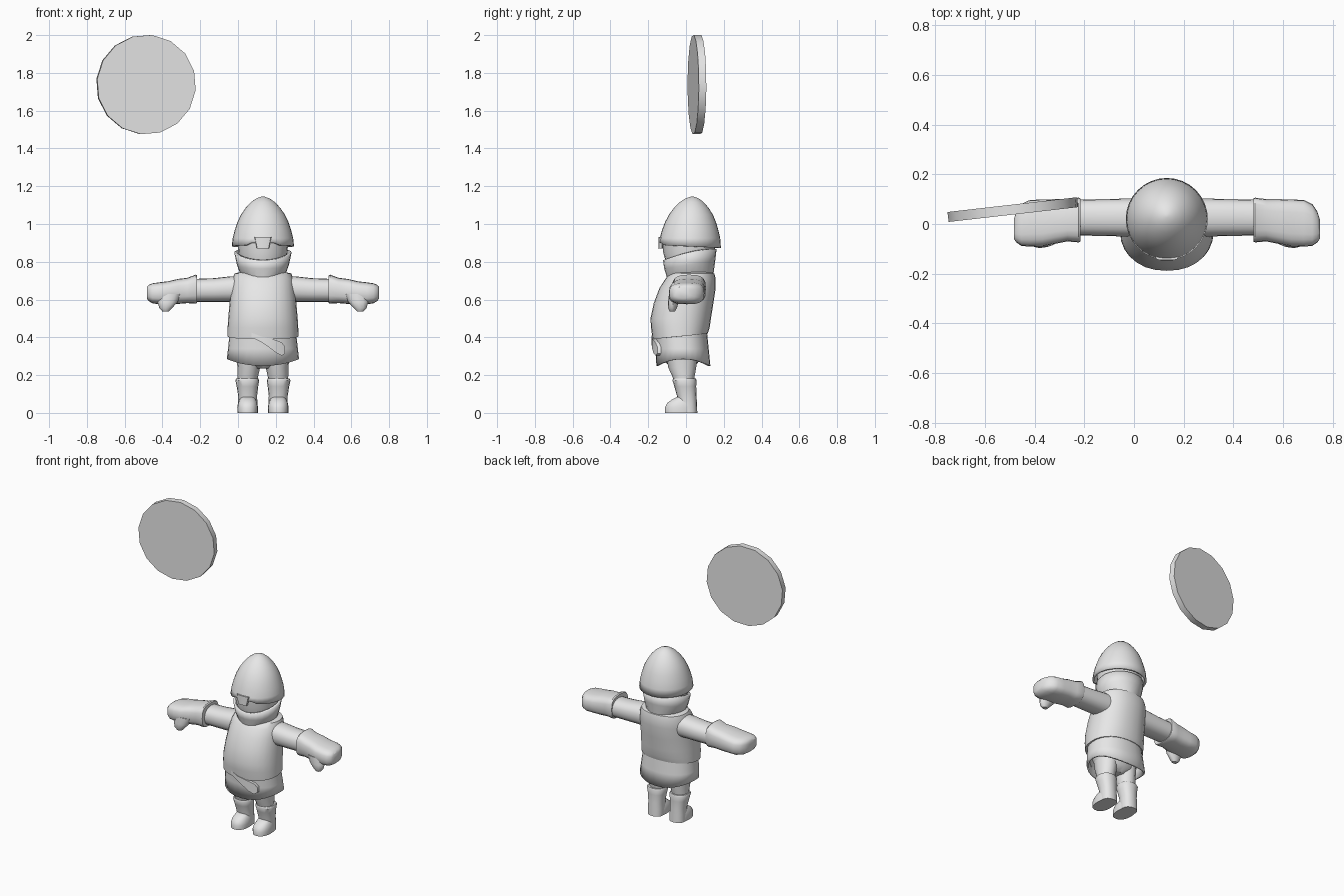
import bpy, bmesh, math
from mathutils import Vector

CX = 0.132  # figure's own centre line

mat = bpy.data.materials.new("plain_grey")
mat.diffuse_color = (0.8, 0.8, 0.8, 1)


def finish(name, bm, angle=40, thick=0):
    bmesh.ops.recalc_face_normals(bm, faces=bm.faces)
    me = bpy.data.meshes.new(name)
    bm.to_mesh(me)
    bm.free()
    me.materials.append(mat)
    ob = bpy.data.objects.new(name, me)
    bpy.context.collection.objects.link(ob)
    if thick:
        mod = ob.modifiers.new("thickness", 'SOLIDIFY')
        mod.thickness = thick
        mod.offset = -1
    bpy.ops.object.select_all(action='DESELECT')
    ob.select_set(True)
    bpy.context.view_layer.objects.active = ob
    bpy.ops.object.shade_smooth_by_angle(angle=math.radians(angle))
    return ob


def loft(name, rings, axis='z', n=20, power=2, side=1, caps=(True, True),
         shape=None, thick=0, angle=40):
    """Skin rounded rings. Ring: (position on axis, centre u, centre v, radius u, radius v).
    Axis z uses u=x, v=y; axis x uses u=y, v=z; axis y uses u=x, v=z."""
    bm = bmesh.new()
    loops = []
    for i, (p, cu, cv, ru, rv) in enumerate(rings):
        loop = []
        for k in range(n):
            a = 2 * math.pi * k / n
            c, s = math.cos(a), math.sin(a)
            u = cu + ru * math.copysign(abs(c) ** (2 / power), c)
            v = cv + rv * math.copysign(abs(s) ** (2 / power), s)
            q = p + (shape(i, c, s) if shape else 0)
            co = {'z': (u, v, q), 'x': (q, u, v), 'y': (u, q, v)}[axis]
            loop.append(bm.verts.new((CX + side * co[0], co[1], co[2])))
        loops.append(loop)
    for a, b in zip(loops, loops[1:]):
        for k in range(n):
            m = (k + 1) % n
            bm.faces.new((a[k], a[m], b[m], b[k]))
    if caps[0]:
        bm.faces.new(loops[0])
    if caps[1]:
        bm.faces.new(loops[-1])
    return finish(name, bm, angle, thick)


# Helmet: open pointed dome, rim slightly lower at the back
loft("helmet", [(.882, 0, .020, .165, .165), (.925, 0, .021, .160, .160),
                (.965, 0, .022, .150, .150), (1.01, 0, .024, .135, .135),
                (1.05, 0, .026, .116, .116), (1.085, 0, .028, .092, .092),
                (1.115, 0, .030, .064, .064), (1.135, 0, .032, .036, .036),
                (1.145, 0, .033, .008, .008)],
     n=32, caps=(False, True), thick=.012,
     shape=lambda i, c, s: (-.008 * s + (.012 if s < -.9 else 0)) if i == 0 else 0)
# Nose guard
loft("nose_guard", [(.87, 0, -.135, .032, .012), (.93, 0, -.133, .045, .012)], n=12, power=4)

# Head and neck
loft("head", [(.70, 0, .025, .09, .10), (.78, 0, .018, .115, .12),
              (.85, 0, .016, .13, .137), (.93, 0, .018, .135, .14)], n=24)

# Flared collar, low at the front and high at the back
loft("collar", [(.705, 0, .022, .095, .122), (.735, 0, .022, .120, .125),
                (.785, 0, .020, .138, .135), (.838, 0, .020, .152, .142)],
     n=24, caps=(False, False), thick=.014,
     shape=lambda i, c, s: (.004, .012, .022, .030)[i] * s + (.012 * c * c if i == 3 else 0))

# Torso with a rounded belly and square shoulders
loft("torso", [(.405, 0, -.031, .188, .146), (.45, 0, -.030, .187, .155),
               (.50, 0, -.028, .184, .160), (.58, 0, -.013, .177, .158),
               (.66, 0, .008, .169, .149), (.71, 0, .024, .162, .133),
               (.738, 0, .032, .150, .118), (.75, 0, .030, .10, .09)],
     n=28, power=2.2, shape=lambda i, c, s: (.015 * s if i == 0 else 0))

# Skirt: open below, hem raised at both sides
loft("skirt", [(.285, 0, -.014, .191, .143), (.34, 0, -.020, .185, .140),
               (.44, 0, -.028, .174, .138)],
     n=28, power=2.2, caps=(False, True), thick=.012,
     shape=lambda i, c, s: -.036 * s * s if i == 0 else 0)

# Hips inside the skirt
loft("hips", [(.235, 0, -.022, .06, .05), (.265, 0, -.022, .125, .085),
              (.32, 0, -.025, .15, .11), (.40, 0, -.028, .15, .115)], n=20)

# Sash tail wrapped over the front of the skirt: (x, top, bottom)
bm = bmesh.new()
rows = []
for x, zt, zb in [(-.06, .425, .40), (-.01, .405, .375), (.035, .395, .345),
                  (.07, .385, .318), (.10, .372, .303), (.118, .350, .315)]:
    y = -.022 - .145 * math.sqrt(1 - (x / .19) ** 2)
    rows.append([bm.verts.new((CX + x, y + d, z))
                 for d, z in [(-.016, zt), (-.016, zb), (.02, zb), (.02, zt)]])
for a, b in zip(rows, rows[1:]):
    for k in range(4):
        m = (k + 1) % 4
        bm.faces.new((a[k], a[m], b[m], b[k]))
bm.faces.new(rows[0])
bm.faces.new(rows[-1])
finish("sash_tail", bm)

for side, tag in ((1, "right"), (-1, "left")):
    # Sleeve
    loft(tag + "_sleeve", [(.08, .025, .655, .078, .070), (.17, .026, .655, .076, .068),
                           (.26, .026, .650, .074, .063), (.37, .026, .648, .072, .061)],
         axis='x', side=side, power=2.3)
    # Glove with its cuff
    loft(tag + "_glove", [(.348, .016, .655, .087, .073), (.355, .016, .655, .090, .077),
                          (.40, .015, .648, .085, .067), (.45, .010, .643, .090, .066),
                          (.50, .004, .636, .094, .061), (.55, .003, .633, .094, .058),
                          (.585, -.004, .633, .084, .053), (.605, -.012, .635, .062, .043),
                          (.615, -.020, .636, .040, .030)],
         axis='x', side=side, power=3)
    # Thumb
    loft(tag + "_thumb", [(.63, .495, -.062, .065, .028), (.585, .505, -.068, .052, .028),
                          (.555, .515, -.072, .034, .024), (.538, .515, -.072, .018, .014)],
         side=side, n=12)
    # Trouser leg
    loft(tag + "_leg", [(.15, .082, -.012, .050, .050), (.19, .080, -.013, .054, .058),
                        (.24, .075, -.020, .060, .074), (.30, .072, -.022, .068, .082)],
         side=side, n=16)
    # Boot shaft with a flared cuff
    loft(tag + "_boot", [(.0, .080, .012, .051, .048), (.05, .080, .008, .051, .050),
                         (.09, .081, .004, .050, .052), (.14, .082, -.004, .057, .058),
                         (.172, .083, -.008, .063, .064), (.182, .083, -.008, .058, .060)],
         side=side, n=16, power=2.3)
    # Foot: flat sole, rounded toe
    loft(tag + "_foot", [(.0, .081, -.030, .054, .082), (.028, .081, -.030, .055, .083),
                         (.052, .081, -.026, .051, .075), (.070, .081, -.016, .044, .060),
                         (.085, .081, -.004, .036, .044)],
         side=side, n=18, power=2.3)

# Floating round shield, a flat sixteen-sided disc turned slightly about z
bm = bmesh.new()
turn = math.radians(6.5)
faces = []
for d in (-.02, .02):
    loop = []
    for k in range(16):
        a = math.radians(16 + 22.5 * k)
        u = .264 * math.cos(a)
        p = Vector((u * math.cos(turn) - d * math.sin(turn),
                    u * math.sin(turn) + d * math.cos(turn), .264 * math.sin(a)))
        loop.append(bm.verts.new(p + Vector((-.487, .058, 1.738))))
    faces.append(loop)
    bm.faces.new(loop)
for k in range(16):
    m = (k + 1) % 16
    bm.faces.new((faces[0][k], faces[0][m], faces[1][m], faces[1][k]))
finish("round_shield", bm, 30)
